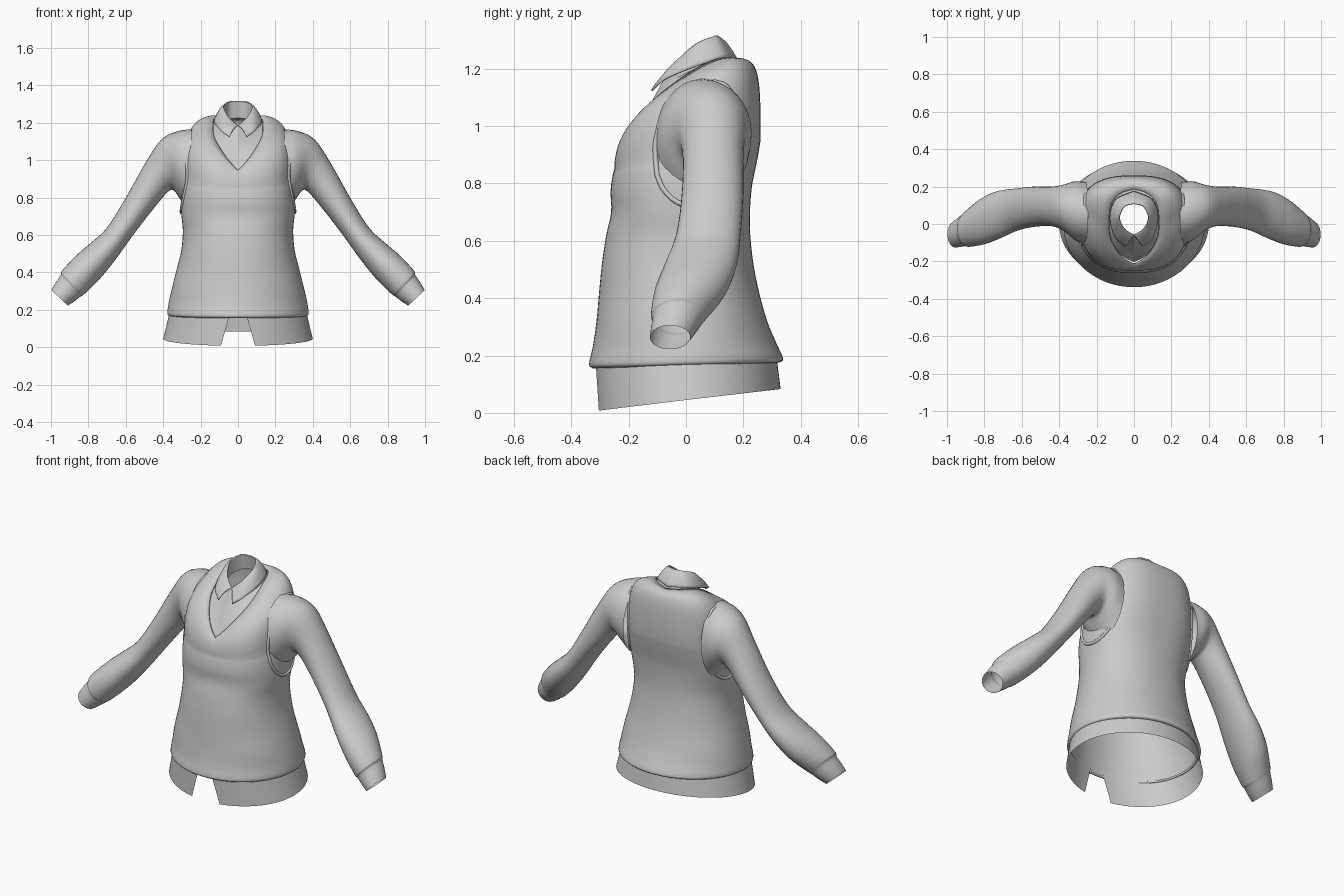
import bpy, math
from mathutils import Vector
from mathutils.bvhtree import BVHTree

if "Cube" in bpy.data.objects:
    bpy.data.objects.remove(bpy.data.objects["Cube"])

GREY = (0.6, 0.6, 0.6, 1)
cloth = bpy.data.materials.new("grey cloth")
cloth.use_nodes = True
cloth.diffuse_color = GREY
cloth.node_tree.nodes["Principled BSDF"].inputs["Base Color"].default_value = GREY

COLS = 40


def spline(points, n):
    """Smooth open curve through the points, sampled in n equal steps."""
    p = [Vector(q) for q in points]
    p = [2 * p[0] - p[1]] + p + [2 * p[-1] - p[-2]]
    out = []
    for i in range(n + 1):
        f = i / n * (len(p) - 3)
        k = min(int(f), len(p) - 4)
        t = f - k
        a, b, c, d = p[k:k + 4]
        out.append(0.5 * (2 * b + (c - a) * t + (2 * a - 5 * b + 4 * c - d) * t ** 2
                          + (3 * b - a - 3 * c + d) * t ** 3))
    return out


def finish(obj, thickness=0):
    """Mirror the left half to the right and give it the cloth material."""
    obj.data.materials.append(cloth)
    mod = obj.modifiers.new("mirror", 'MIRROR')
    mod.merge_threshold = 0.002
    if thickness:
        mod = obj.modifiers.new("thickness", 'SOLIDIFY')
        mod.thickness = thickness
        mod.offset = -1


def sheet(name, rows, thickness=0, closed=False):
    """Skin a grid of points; rows run upwards, columns front to back."""
    n = len(rows[0])
    verts = [v for row in rows for v in row]
    faces = []
    for r in range(len(rows) - 1):
        for c in range(n if closed else n - 1):
            d = (c + 1) % n
            faces.append((r * n + c, r * n + d, (r + 1) * n + d, (r + 1) * n + c))
    mesh = bpy.data.meshes.new(name)
    mesh.from_pydata(verts, [], faces)
    obj = bpy.data.objects.new(name, mesh)
    bpy.context.collection.objects.link(obj)
    bpy.ops.object.select_all(action='DESELECT')
    obj.select_set(True)
    bpy.context.view_layer.objects.active = obj
    bpy.ops.object.shade_smooth_by_angle(angle=math.radians(50))
    finish(obj, thickness)
    return verts, faces


def half_ring(z, hw, yf, yb, yc, e, tilt, start=0.0):
    """Left half of a rounded cross-section from front to back."""
    ring = []
    for i in range(COLS + 1):
        a = -math.pi / 2 + start + (math.pi - start) * i / COLS
        c, s = max(math.cos(a), 0), math.sin(a)
        depth = yb - yc if s > 0 else yc - yf
        y = yc + math.copysign(abs(s) ** (2 / e), s) * depth
        ring.append(Vector((hw * c ** (2 / e) if c > 1e-6 else 0, y, z + tilt * s)))
    return ring


# Vest: body sections, then a rounded shoulder arc up to the V neckline
sections = [
    (.165, .365, -.325, .325, 0, 2, .01), (.18, .378, -.338, .338, 0, 2, .01),
    (.24, .37, -.325, .312, 0, 2, .01), (.32, .352, -.312, .283, 0, 2.1, 0),
    (.42, .327, -.303, .255, 0, 2.1, 0), (.52, .303, -.293, .235, 0, 2.2, 0),
    (.62, .295, -.278, .224, 0, 2.2, 0), (.7, .302, -.261, .223, 0, 2.3, 0),
    (.78, .305, -.263, .23, .02, 2.4, .01), (.85, .3, -.257, .248, .03, 2.5, .03),
    (.9, .292, -.25, .26, .04, 2.6, .05)]
columns = list(zip(*[half_ring(*s) for s in sections]))
neckline = spline([(0, -.215, .945), (.05, -.19, 1.0), (.095, -.14, 1.065), (.128, -.07, 1.13),
                   (.135, .03, 1.2), (.12, .11, 1.235), (.07, .165, 1.238), (0, .187, 1.23)], COLS)
vest_columns = []
for i, (col, neck) in enumerate(zip(columns, neckline)):
    column = spline(col, 40)
    low = col[-1]
    power = 2 + 1.8 * min(1, i / COLS * 2)
    for k in range(1, 15):
        a = math.pi / 2 * k / 14
        h = max(math.cos(a), 0) ** (2 / power)
        v = math.sin(a) ** (2 / power)
        if k == 14:
            h = 0
        column.append(Vector((neck.x + (low.x - neck.x) * h, neck.y + (low.y - neck.y) * h,
                              low.z + (neck.z - low.z) * v)))
    vest_columns.append(column)
vest_verts, vest_faces = sheet("vest", list(zip(*vest_columns)), thickness=.012)

# Armhole trim laid on the vest surface
tree = BVHTree.FromPolygons(vest_verts, vest_faces)
curve = bpy.data.curves.new("armhole_trim", 'CURVE')
curve.dimensions = '3D'
curve.bevel_depth = .009
curve.bevel_resolution = 2
line = curve.splines.new('POLY')
line.points.add(47)
line.use_cyclic_u = True
for i, point in enumerate(line.points):
    a = math.tau * i / 48
    z = .95 + .232 * math.cos(a)
    y = .055 + .18 * math.sin(a) + .1 * (z - .95)
    point.co = (*tree.find_nearest(Vector((.32, y, z)))[0], 1)
trim = bpy.data.objects.new("armhole_trims", curve)
bpy.context.collection.objects.link(trim)
finish(trim)

# Sleeves: upper edge x z, lower edge x z, front y, back y
stations = [
    (.245, 1.165, .27, .735, -.11, .225), (.32, 1.155, .315, .80, -.085, .228),
    (.41, 1.11, .347, .84, -.035, .21), (.495, .985, .38, .825, -.012, .2),
    (.605, .79, .46, .73, -.015, .2), (.7, .64, .56, .6, -.035, .19),
    (.79, .555, .65, .475, -.075, .177), (.865, .49, .74, .364, -.108, .14),
    (.94, .41, .82, .285, -.122, .075), (.948, .385, .84, .272, -.117, .06),
    (.975, .345, .875, .245, -.122, .038), (.998, .305, .91, .222, -.126, .015)]
rings = []
for xu, zu, xl, zl, yf, yb in stations:
    mid = Vector(((xu + xl) / 2, (yf + yb) / 2, (zu + zl) / 2))
    up = Vector(((xu - xl) / 2, 0, (zu - zl) / 2))
    side = Vector((0, (yf - yb) / 2, 0))
    rings.append([mid + up * math.cos(math.tau * i / 32) + side * math.sin(math.tau * i / 32)
                  for i in range(32)])
strands = [spline(s, 55) for s in zip(*rings)]
sheet("sleeves", list(zip(*strands)), closed=True)

# Shirt tails: open at the front, longer in front than behind
top = half_ring(.2, .362, -.318, .315, 0, 2, 0, start=.1)
bottom = half_ring(.045, .4, -.312, .33, 0, 2, .038, start=.23)
sheet("shirt_tails", [[b.lerp(t, k / 6) for b, t in zip(bottom, top)] for k in range(7)])

# Shirt front and collar stand inside the neckline
stand_top = spline([(0, -.06, 1.185), (.052, -.025, 1.235), (.078, .035, 1.288),
                    (.05, .095, 1.313), (0, .11, 1.316)], COLS)
stand_base = spline([(0, -.085, 1.15), (.058, -.04, 1.165), (.078, .035, 1.2),
                     (.05, .105, 1.22), (0, .125, 1.225)], COLS)
tucked = [Vector((p.x * 1.06, p.y + .012, p.z - .014)) for p in neckline]
sheet("shirt_front", [[a.lerp(b, k / 6) for a, b in zip(tucked, stand_base)] for k in range(7)])
sheet("collar_stand", [stand_base, stand_top])

# Folded collar leaves with front points
leaf_edge = spline([(.047, -.122, 1.125), (.1, -.075, 1.165), (.13, .03, 1.208),
                    (.1, .13, 1.238), (0, .178, 1.237)], COLS)
leaf = []
for k in range(9):
    t = k / 8
    leaf.append([a.lerp(b, t) + Vector((0, 0, .012 * math.sin(math.pi * t)))
                 for a, b in zip(leaf_edge, stand_top)])
sheet("collar", leaf, thickness=.006)
